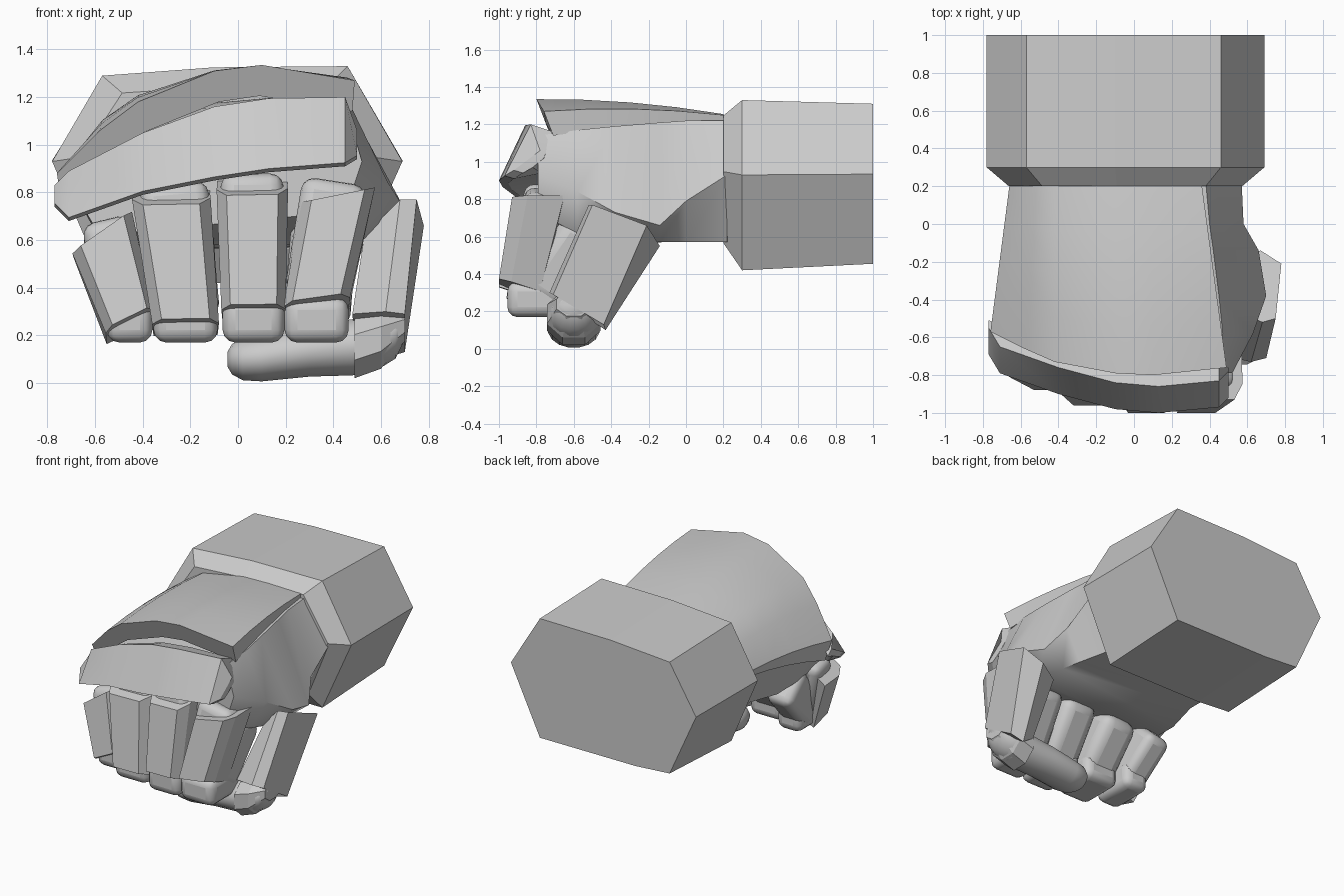
import bpy
import bmesh
from math import sin, cos, tau, radians
from mathutils import Vector, Matrix

default = bpy.data.objects.get("Cube")
if default:
    bpy.data.objects.remove(default, do_unlink=True)

GREY = (0.6, 0.6, 0.6, 1)
metal = bpy.data.materials.new("plain grey")
metal.use_nodes = True
metal.diffuse_color = GREY
metal.node_tree.nodes["Principled BSDF"].inputs["Base Color"].default_value = GREY


def finish(name, bm, smooth=None):
    """Turn a bmesh into a named object, optionally smooth shaded."""
    bmesh.ops.recalc_face_normals(bm, faces=bm.faces)
    mesh = bpy.data.meshes.new(name)
    bm.to_mesh(mesh)
    bm.free()
    mesh.materials.append(metal)
    obj = bpy.data.objects.new(name, mesh)
    bpy.context.collection.objects.link(obj)
    if smooth:
        bpy.ops.object.select_all(action='DESELECT')
        obj.select_set(True)
        bpy.context.view_layer.objects.active = obj
        bpy.ops.object.shade_smooth_by_angle(angle=radians(smooth))
    return obj


def loft(name, rings, smooth=None):
    """Skin equal-length rings and cap both ends."""
    bm = bmesh.new()
    loops = [[bm.verts.new(p) for p in ring] for ring in rings]
    count = len(loops[0])
    for low, high in zip(loops, loops[1:]):
        for i in range(count):
            j = (i + 1) % count
            bm.faces.new((low[i], low[j], high[j], high[i]))
    bm.faces.new(loops[0])
    bm.faces.new(loops[-1])
    return finish(name, bm, smooth)


def rounded_segment(name, start, end, width, depth):
    """Soft-edged block running from start to end."""
    start, end = Vector(start), Vector(end)
    along = (end - start).normalized()
    side = along.cross(Vector((1, 0, 0))).normalized()
    across = side.cross(along)
    turn = Matrix((across, side, along)).transposed().to_4x4()
    size = Matrix.Diagonal((width, depth, (end - start).length, 1))
    bm = bmesh.new()
    bmesh.ops.create_cube(bm, size=1, matrix=Matrix.Translation((start + end) / 2) @ turn @ size)
    obj = finish(name, bm, 60)
    bevel = obj.modifiers.new("round edges", 'BEVEL')
    bevel.width = min(width, depth) * 0.28
    bevel.segments = 3


def oval(centre, half_y, half_z, count=16):
    """Oval ring facing along x."""
    x, y, z = centre
    turns = [tau * (i + .5) / count for i in range(count)]
    return [(x, y + half_y * cos(a), z + half_z * sin(a)) for a in turns]


# Wrist cuff: a faceted sleeve with a chamfered front
outline = [(-.78, .93), (-.57, 1.29), (-.1, 1.325), (.46, 1.33),
           (.69, .93), (.46, .42), (-.3, .42), (-.57, .44)]


def cuff_ring(y, sx, sz):
    return [(-.045 + (x + .045) * sx, y, 1 + (z - 1) * sz) for x, z in outline]


loft("wrist_cuff", [cuff_ring(.2, .84, .75), cuff_ring(.3, 1, 1), cuff_ring(1, 1, .94)])

# Palm with the thumb muscle, slanted back on the little finger side
palm = [
    (.22, [(-.64, .92), (-.5, 1.14), (.38, 1.22), (.57, .93), (.42, .57), (-.48, .57)]),
    (0, [(-.65, .89), (-.49, 1.14), (.4, 1.22), (.58, .79), (.47, .57), (-.49, .57)]),
    (-.14, [(-.66, .87), (-.48, 1.13), (.42, 1.21), (.66, .66), (.5, .57), (-.5, .58)]),
    (-.38, [(-.69, .84), (-.5, 1.07), (.45, 1.19), (.7, .73), (.54, .58), (-.55, .56)]),
    (-.58, [(-.69, .81), (-.5, 1.0), (.47, 1.17), (.63, .84), (.5, .62), (-.57, .58)]),
    (-.79, [(-.67, .77), (-.5, .93), (.46, 1.14), (.52, .93), (.45, .72), (-.58, .62)]),
]
loft("palm", [[(x, y + (.13 if x < 0 else 0), z) for x, z in ring] for y, ring in palm], 50)

# Arched plate over the back of the hand
back_edge = [(-.66, .2, .93), (-.56, .2, 1.1), (-.42, .2, 1.19),
             (-.1, .2, 1.25), (.1, .2, 1.255), (.36, .2, 1.25)]
front_edge = [(-.76, -.57, .88), (-.58, -.66, 1.06), (-.42, -.73, 1.18),
              (-.1, -.79, 1.31), (.1, -.8, 1.335), (.49, -.76, 1.27)]


def plate_ring(t):
    top = [Vector(a).lerp(Vector(b), t) for a, b in zip(back_edge, front_edge)]
    for p in top:
        p.z += .09 * t * (1 - t)
    under = [p + Vector((.02 if p.x < 0 else -.01, .05 * t, -.05 - .08 * t)) for p in top]
    return top + under[::-1]


loft("hand_back_plate", [plate_ring(t) for t in (0, .25, .5, .75, 1)], 30)

# Curved knuckle guard: x, front y, top z, bottom z, depth
knuckles = [(-.77, -.69, .83, .74, .12), (-.71, -.79, .89, .68, .2), (-.4, -.9, 1.05, .79, .2),
            (-.1, -.98, 1.16, .85, .22), (.13, -1, 1.195, .885, .22),
            (.45, -.97, 1.2, .91, .2), (.5, -.92, 1.06, .94, .1)]
loft("knuckle_guard", [[(x, y + depth + .06, top - .04), (x, y + .14, top),
                        (x, y, low + .015), (x, y + .05, low), (x, y + depth, low + .03)]
                       for x, y, top, low, depth in knuckles], 25)


# Fingers: a faceted guard over curled soft segments
def guard_ring(x, y, z, width, depth, tilt, roll):
    plan = [(-.36, 0), (.36, 0), (.5, .3), (.48, 1), (-.48, 1), (-.5, .3)]
    return [(x + u * width, y + v * depth, z + v * tilt + u * width * roll) for u, v in plan]


fingers = [("index", .42, .79, .31, .33, .36, .28, 0, 0, .2),
           ("middle", .06, .79, .3, .065, .33, .27, 0, .08, .02),
           ("ring", -.28, .75, .33, -.22, .27, .28, .04, .08, .02),
           ("little", -.57, .64, .25, -.455, .28, .2, .12, -.03, .7)]
for name, xt, zt, wt, xb, zb, wb, back, tilt, roll in fingers:
    loft(name + "_finger_guard", [
        guard_ring(xt, back - .93, zt, wt, .28 - back * .5, tilt, roll),
        guard_ring(xb, back - 1, zb, wb, .22, -.07, roll * .7)])
    rounded_segment(name + "_finger_base", (xt * .97, back - .76, zt + .05 + tilt * .4),
                    (xb, back - .84, zb), wt * .88, .2)
    rounded_segment(name + "_finger_middle", (xb, back - .955, .265),
                    (xb, back - .62, .265), wb * .96, .19)
    # Curled end resting against the palm
    rounded_segment(name + "_finger_tip", (xb, back * .8 - .79, .265),
                    (xb * 1.1, back - .52, .66 - back * .8), wb * .98, .27)

# Thumb guard
loft("thumb_guard", [
    [(.68, -.52, .77), (.75, -.5, .77), (.78, -.21, .66), (.67, -.14, .55),
     (.53, -.2, .5), (.53, -.46, .62)],
    [(.62, -.73, .3), (.7, -.71, .29), (.7, -.44, .13), (.6, -.43, .1),
     (.49, -.46, .18), (.48, -.7, .29)]])

# Thumb tip lying under the fingers
loft("thumb_tip", [oval((x, -.6, z), *half) for x, z, half in [
    (.7, .23, (.08, .05)), (.66, .2, (.12, .1)), (.58, .17, (.14, .12)),
    (.48, .15, (.14, .12)), (.3, .135, (.14, .11)), (.1, .105, (.14, .1)),
    (.02, .1, (.125, .09)), (-.025, .1, (.09, .065)), (-.045, .1, (.04, .03))]], 60)
# Faceted plate around the thumb joint
loft("thumb_joint_band", [oval((x, -.6, z), *half, 8) for x, z, half in [
    (.49, .15, (.155, .14)), (.6, .185, (.155, .135)), (.7, .24, (.1, .07))]])
